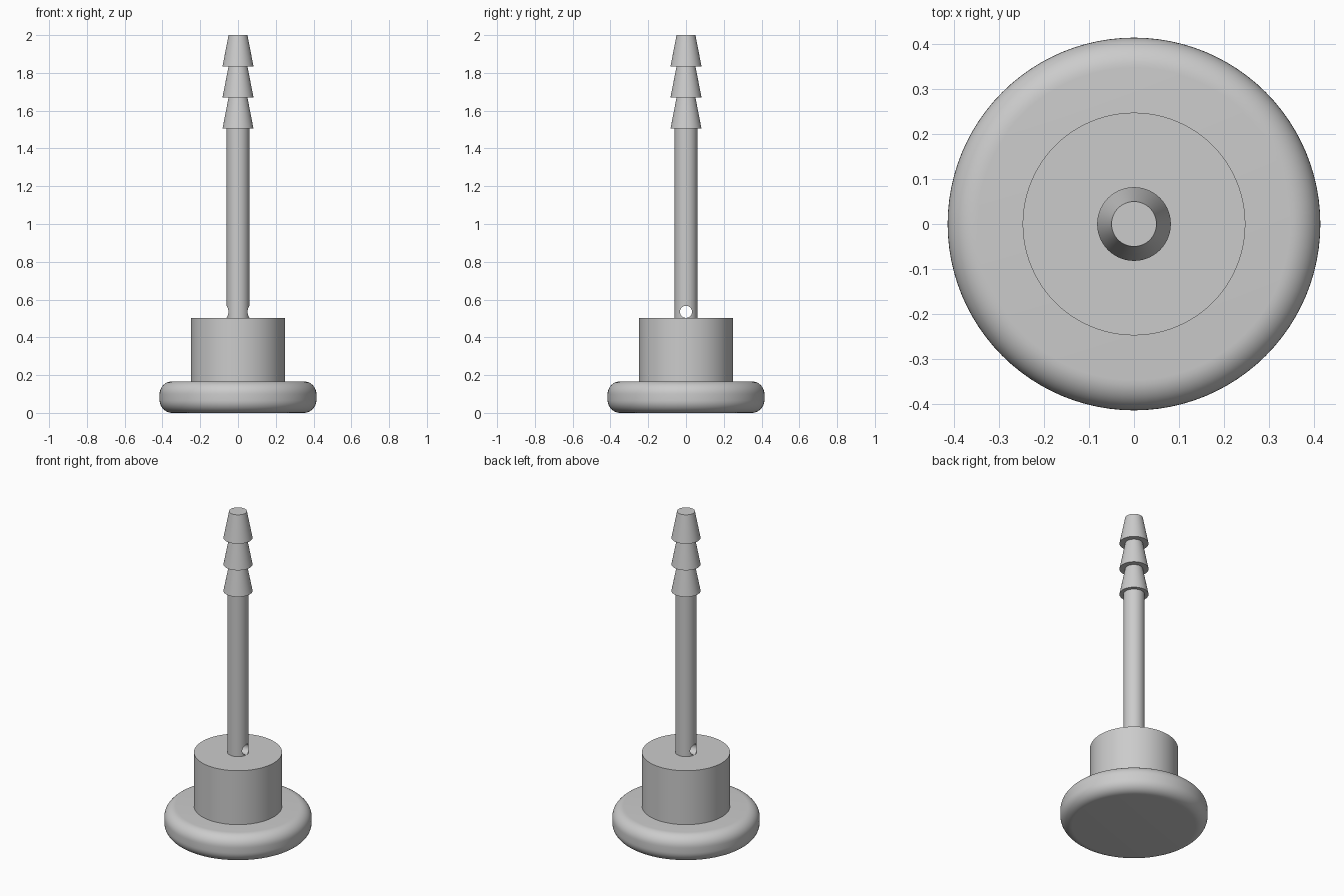
import bpy
import math

SEGMENTS = 96

cube = bpy.data.objects.get("Cube")
if cube:
    bpy.data.objects.remove(cube, do_unlink=True)

grey = bpy.data.materials.new("plain_grey")
grey.use_nodes = True
colour = (0.6, 0.6, 0.6, 1)
grey.diffuse_color = colour
grey.node_tree.nodes["Principled BSDF"].inputs["Base Color"].default_value = colour


def cone(name, bottom, top, z0, z1):
    """Capped, upright cone or cylinder between two heights."""
    bpy.ops.mesh.primitive_cone_add(vertices=SEGMENTS, radius1=bottom, radius2=top,
                                    depth=z1 - z0, location=(0, 0, (z0 + z1) / 2))
    obj = bpy.context.object
    obj.name = name
    obj.data.materials.append(grey)
    return obj


def apply_modifier(obj, mod):
    bpy.context.view_layer.objects.active = obj
    bpy.ops.object.modifier_apply(modifier=mod.name)


def smooth(obj):
    bpy.ops.object.select_all(action="DESELECT")
    obj.select_set(True)
    bpy.context.view_layer.objects.active = obj
    bpy.ops.object.shade_smooth_by_angle(angle=math.radians(30))


# Rounded foot
base = cone("base_disc", 0.415, 0.415, 0, 0.167)
bevel = base.modifiers.new("rounded_rim", "BEVEL")
bevel.width = 0.067
bevel.segments = 10
bevel.limit_method = "ANGLE"
bevel.angle_limit = math.radians(40)
apply_modifier(base, bevel)

# Collar and stem
collar = cone("collar", 0.248, 0.248, 0.16, 0.502)
stem = cone("stem", 0.06, 0.06, 0.47, 1.52)

# Cross hole through the foot of the stem
bpy.ops.mesh.primitive_cylinder_add(vertices=48, radius=0.032, depth=0.4,
                                    location=(0, 0, 0.535),
                                    rotation=(0, math.pi / 2, 0))
cutter = bpy.context.object
cutter.name = "hole_cutter"
cutter.hide_render = True
hole = stem.modifiers.new("cross_hole", "BOOLEAN")
hole.operation = "DIFFERENCE"
hole.solver = "EXACT"
hole.object = cutter
apply_modifier(stem, hole)
bpy.data.objects.remove(cutter, do_unlink=True)

# Stacked hose barbs
step = 0.165
barbs = []
for i in range(3):
    top = 2 - i * step
    barbs.append(cone(f"barb_{i + 1}", 0.082, 0.05, top - step, top))

for part in [base, collar, stem] + barbs:
    smooth(part)
